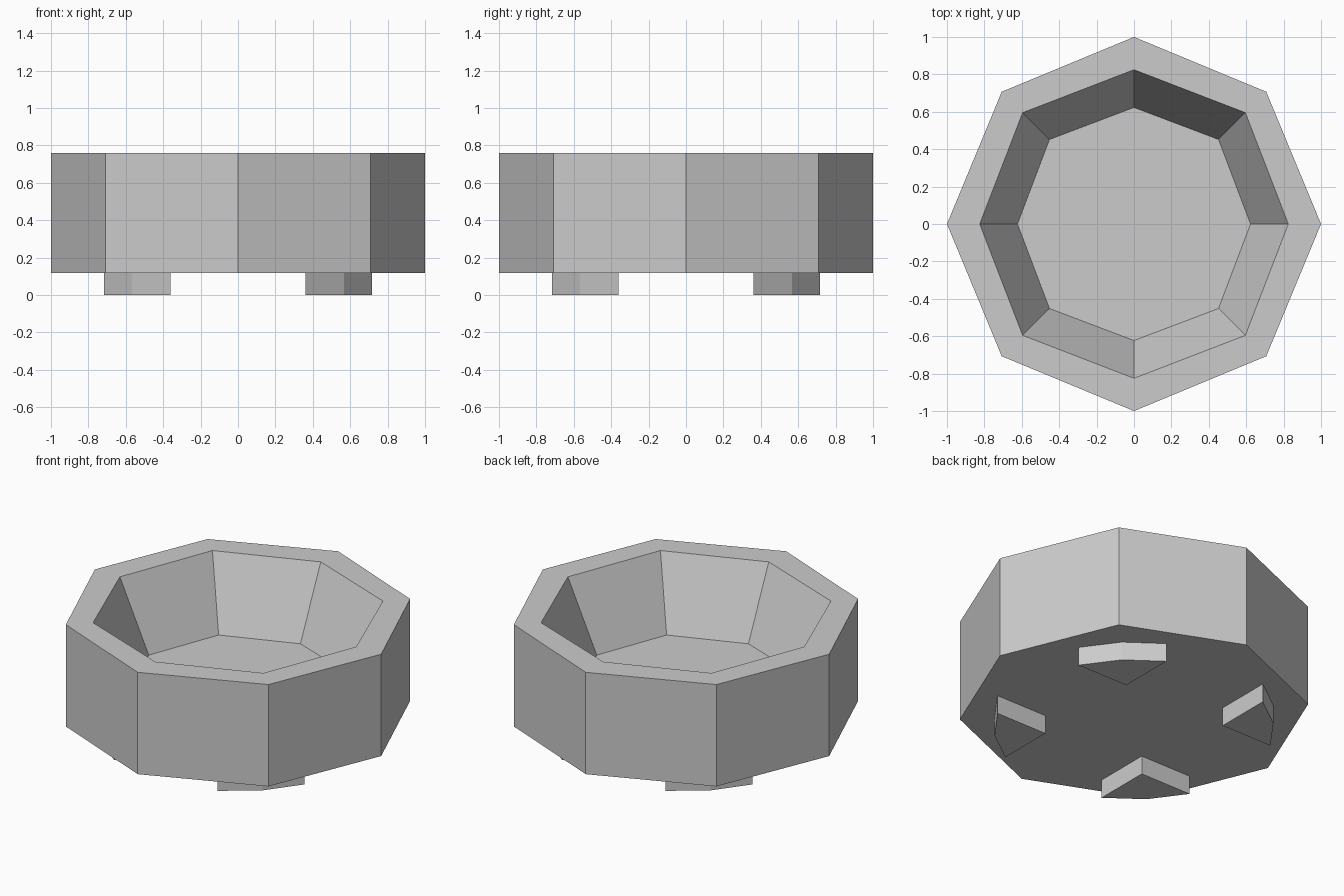
import bpy, bmesh
from math import cos, sin, pi

if "Cube" in bpy.data.objects:
    bpy.data.objects.remove(bpy.data.objects["Cube"])


def finish(name, bm):
    bmesh.ops.recalc_face_normals(bm, faces=bm.faces)
    me = bpy.data.meshes.new(name)
    bm.to_mesh(me)
    bm.free()
    ob = bpy.data.objects.new(name, me)
    bpy.context.collection.objects.link(ob)
    return ob


def ring(bm, r_axis, r_diag, z):
    radii = (r_axis, r_diag)
    return [bm.verts.new((radii[i % 2] * cos(i * pi / 4),
                          radii[i % 2] * sin(i * pi / 4), z)) for i in range(8)]


# Octagonal bowl: outer wall, flat rim, sloped inside, flat floor
bm = bmesh.new()
profile = [(1, 1, 0.117), (1, 1, 0.76), (0.825, 0.842, 0.76), (0.623, 0.639, 0.32)]
rings = [ring(bm, *p) for p in profile]
for a, b in zip(rings, rings[1:]):
    for i in range(8):
        j = (i + 1) % 8
        bm.faces.new((a[i], a[j], b[j], b[i]))
bm.faces.new(rings[0])
bm.faces.new(rings[-1])
finish("bowl", bm)

# Four corner feet, mirrored across both axes
outline = [(0.36, 0.36), (0.717, 0.36), (0.566, 0.566), (0.36, 0.717)]
for sx, x_name in ((1, "right"), (-1, "left")):
    for sy, y_name in ((1, "back"), (-1, "front")):
        bm = bmesh.new()
        base = bm.faces.new([bm.verts.new((x * sx, y * sy, 0)) for x, y in outline])
        top = bmesh.ops.extrude_face_region(bm, geom=[base], use_keep_orig=True)["geom"]
        bmesh.ops.translate(bm, vec=(0, 0, 0.117),
                            verts=[g for g in top if isinstance(g, bmesh.types.BMVert)])
        finish(f"{y_name}_{x_name}_foot", bm)
